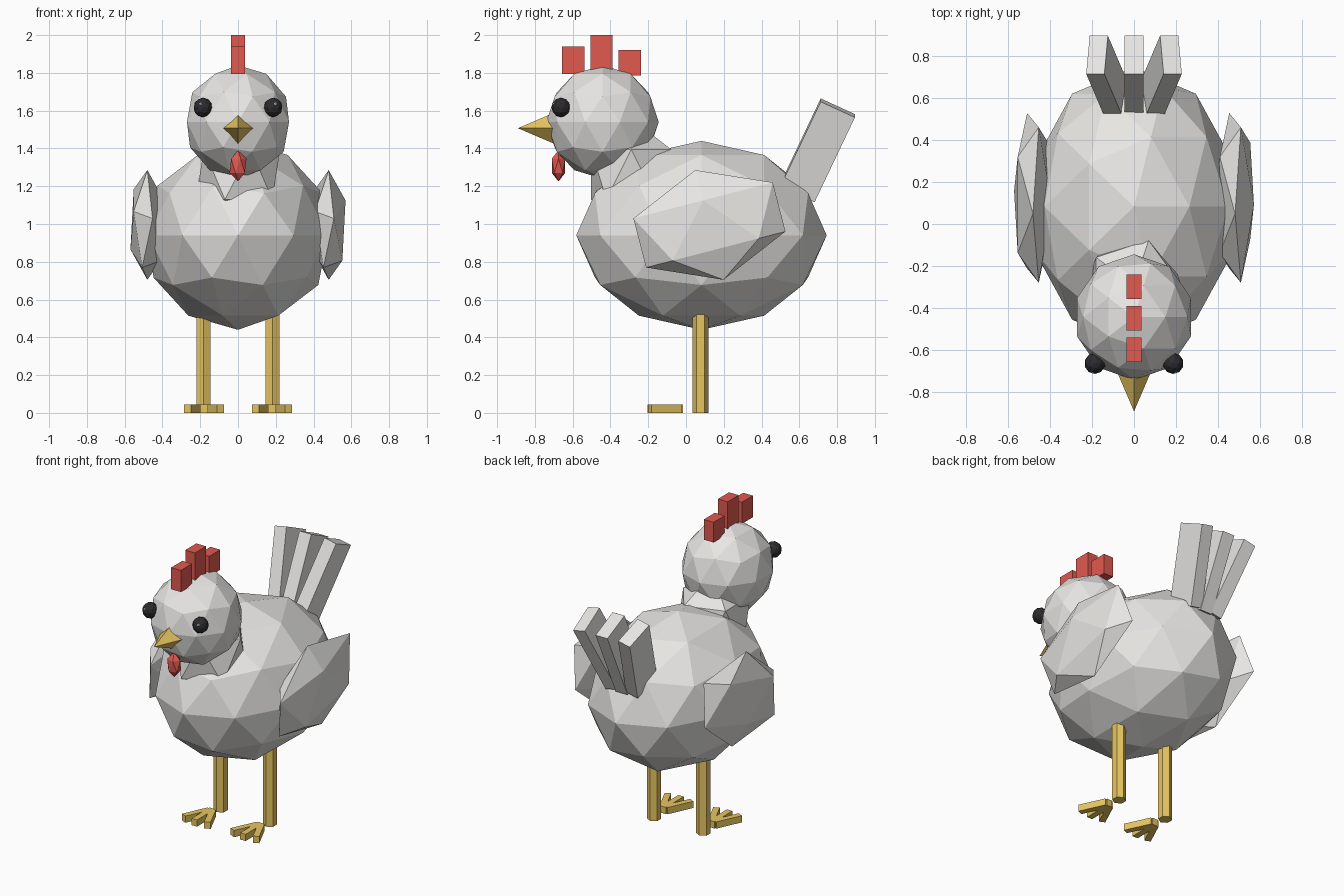
import bpy
import math

cube = bpy.data.objects.get("Cube")
if cube:
    bpy.data.objects.remove(cube, do_unlink=True)


def material(name, rgb):
    m = bpy.data.materials.new(name)
    m.use_nodes = True
    m.diffuse_color = (*rgb, 1)
    bsdf = next(n for n in m.node_tree.nodes if n.type == 'BSDF_PRINCIPLED')
    bsdf.inputs["Base Color"].default_value = (*rgb, 1)
    bsdf.inputs["Roughness"].default_value = 0.8
    return m


WHITE = material("feather_white", (0.80, 0.79, 0.77))
RED = material("comb_red", (0.75, 0.10, 0.08))
YELLOW = material("beak_yellow", (0.80, 0.56, 0.12))
BLACK = material("eye_black", (0.025, 0.025, 0.028))
GLINT = material("eye_glint", (0.9, 0.9, 0.9))


def finish(name, mat, scale=(1, 1, 1), rot=(0, 0, 0)):
    ob = bpy.context.object
    ob.name = name
    ob.scale = scale
    ob.rotation_euler = rot
    ob.data.materials.append(mat)
    return ob


def ball(name, mat, loc, radii, detail=2, rot=(0, 0, 0)):
    bpy.ops.mesh.primitive_ico_sphere_add(subdivisions=detail, radius=1, location=loc)
    return finish(name, mat, radii, rot)


def box(name, mat, loc, size, rot=(0, 0, 0)):
    bpy.ops.mesh.primitive_cube_add(size=1, location=loc)
    return finish(name, mat, size, rot)


# Body, neck and head
ball("body", WHITE, (0, 0.082, 0.94), (0.5, 0.663, 0.5))
ball("neck", WHITE, (0, -0.29, 1.262), (0.25, 0.25, 0.296), 1)
ball("head", WHITE, (0, -0.442, 1.54), (0.284, 0.298, 0.3))

# Four-sided beak pointing forward
bpy.ops.mesh.primitive_cone_add(vertices=4, radius1=0.09, radius2=0, depth=0.21,
                                location=(0, -0.785, 1.507))
finish("beak", YELLOW, rot=(math.pi / 2, 0, 0))

# Comb blocks: centre y, bottom z, top z
for part, y, z0, z1 in (("front", -0.597, 1.795, 1.94),
                        ("middle", -0.448, 1.80, 2.0),
                        ("back", -0.298, 1.785, 1.92)):
    box("comb_" + part, RED, (0, y, (z0 + z1) / 2), (0.072, 0.117, z1 - z0))

# Wattle under the beak
ball("wattle", RED, (0, -0.675, 1.308), (0.05, 0.042, 0.083), 1)

# Tail feathers, fanned sideways and leaning back
for part, s in (("right", -1), ("middle", 0), ("left", 1)):
    box("tail_feather_" + part, WHITE, (0.13 * s, 0.697, 1.39), (0.088, 0.2, 0.505),
        (math.radians(-25), 0.2 * s, 0))

# Paired parts
for side, s in (("right", -1), ("left", 1)):
    ball("wing_" + side, WHITE, (0.48 * s, 0.124, 0.995), (0.1, 0.448, 0.3), 1,
         (math.radians(14.5), 0, 0))
    ball("eye_" + side, BLACK, (0.186 * s, -0.662, 1.617), (0.05, 0.05, 0.052))
    ball("eye_glint_" + side, GLINT, (0.197 * s, -0.699, 1.635), (0.011, 0.011, 0.011), 1)

    bpy.ops.mesh.primitive_cylinder_add(vertices=6, radius=0.043, depth=0.52,
                                        location=(0.182 * s, 0.077, 0.26))
    finish("leg_" + side, YELLOW)

    # Three splayed toes in front of each leg
    for part, t in (("inner", -s), ("middle", 0), ("outer", s)):
        box("toe_%s_%s" % (part, side), YELLOW, (0.18 * s + 0.05 * t, -0.11, 0.0225),
            (0.04, 0.18 if t else 0.19, 0.045), (0, 0, math.radians(25) * t))
